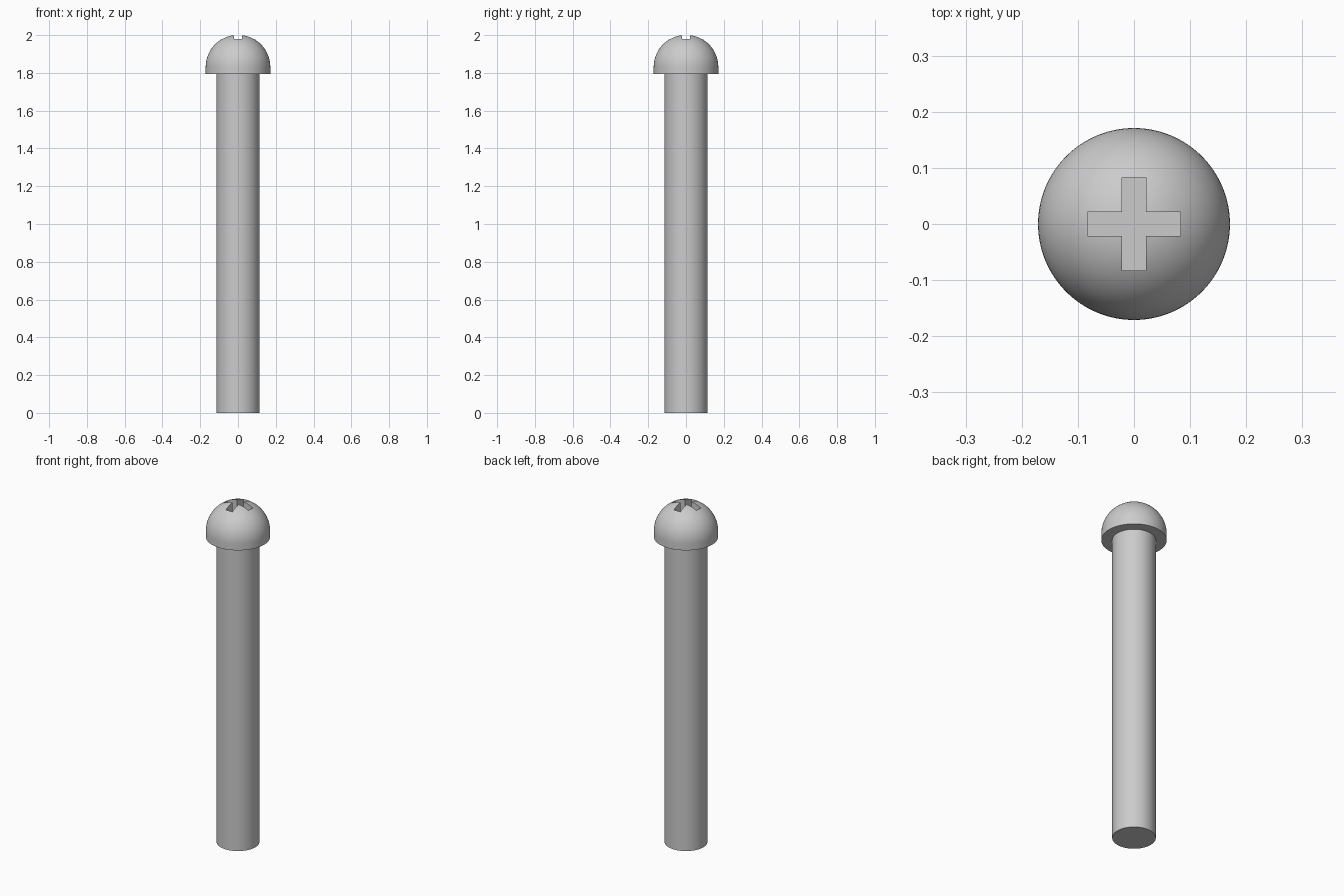
import bpy, bmesh, math
from mathutils import Matrix

if "Cube" in bpy.data.objects:
    bpy.data.objects.remove(bpy.data.objects["Cube"], do_unlink=True)

SEAT, CENTRE, HEAD_R, SHANK_R = 1.795, 1.831, 0.171, 0.114
SLOT_LEN, SLOT_W, SLOT_FLOOR = 0.166, 0.042, 1.92
SIDES = 96

steel = bpy.data.materials.new("steel_grey")
steel.use_nodes = True
colour = (0.6, 0.6, 0.6, 1)
steel.diffuse_color = colour
steel.node_tree.nodes["Principled BSDF"].inputs["Base Color"].default_value = colour


def add_object(name, bm):
    bmesh.ops.recalc_face_normals(bm, faces=bm.faces)
    mesh = bpy.data.meshes.new(name)
    bm.to_mesh(mesh)
    bm.free()
    mesh.materials.append(steel)
    obj = bpy.data.objects.new(name, mesh)
    bpy.context.collection.objects.link(obj)
    return obj


def lathe(name, profile):
    """Spin an (r, z) profile around the z axis."""
    bm = bmesh.new()
    verts = [bm.verts.new((r, 0, z)) for r, z in profile]
    edges = [bm.edges.new(pair) for pair in zip(verts, verts[1:])]
    bmesh.ops.spin(bm, geom=verts + edges, cent=(0, 0, 0), axis=(0, 0, 1),
                   angle=math.tau, steps=SIDES, use_duplicate=False)
    bmesh.ops.remove_doubles(bm, verts=bm.verts, dist=1e-5)
    return add_object(name, bm)


def shade(obj):
    bpy.ops.object.select_all(action="DESELECT")
    obj.select_set(True)
    bpy.context.view_layer.objects.active = obj
    bpy.ops.object.shade_smooth_by_angle(angle=math.radians(30))


# Plain cylindrical shank, reaching the underside of the head
shank = lathe("shank", [(0, 0), (SHANK_R, 0), (SHANK_R, SEAT), (0, SEAT)])

# Domed head with a short straight rim
dome = [(HEAD_R * math.cos(a), CENTRE + HEAD_R * math.sin(a))
        for a in (math.pi / 2 * i / 24 for i in range(24))]
head = lathe("domed_head", [(0, SEAT), (HEAD_R, SEAT)] + dome + [(0, CENTRE + HEAD_R)])

# Cross-shaped drive recess: a plus outline extruded upwards
bm = bmesh.new()
a, b = SLOT_W / 2, SLOT_LEN / 2
outline = []
for quarter in range(4):
    turn = Matrix.Rotation(quarter * math.pi / 2, 3, "Z")
    for x, y in ((b, -a), (b, a), (a, a)):
        outline.append(bm.verts.new(turn @ Matrix.Translation((x, y, SLOT_FLOOR)).to_translation()))
floor = bm.faces.new(outline)
top = bmesh.ops.extrude_face_region(bm, geom=[floor])["geom"]
bmesh.ops.translate(bm, vec=(0, 0, 0.2),
                    verts=[v for v in top if isinstance(v, bmesh.types.BMVert)])
cutter = add_object("cross_cutter", bm)
cutter.hide_render = True

cut = head.modifiers.new("cross_recess", "BOOLEAN")
cut.operation = "DIFFERENCE"
cut.solver = "EXACT"
cut.object = cutter
bpy.context.view_layer.objects.active = head
bpy.ops.object.modifier_apply(modifier=cut.name)
bpy.data.objects.remove(cutter, do_unlink=True)

for part in (shank, head):
    shade(part)
